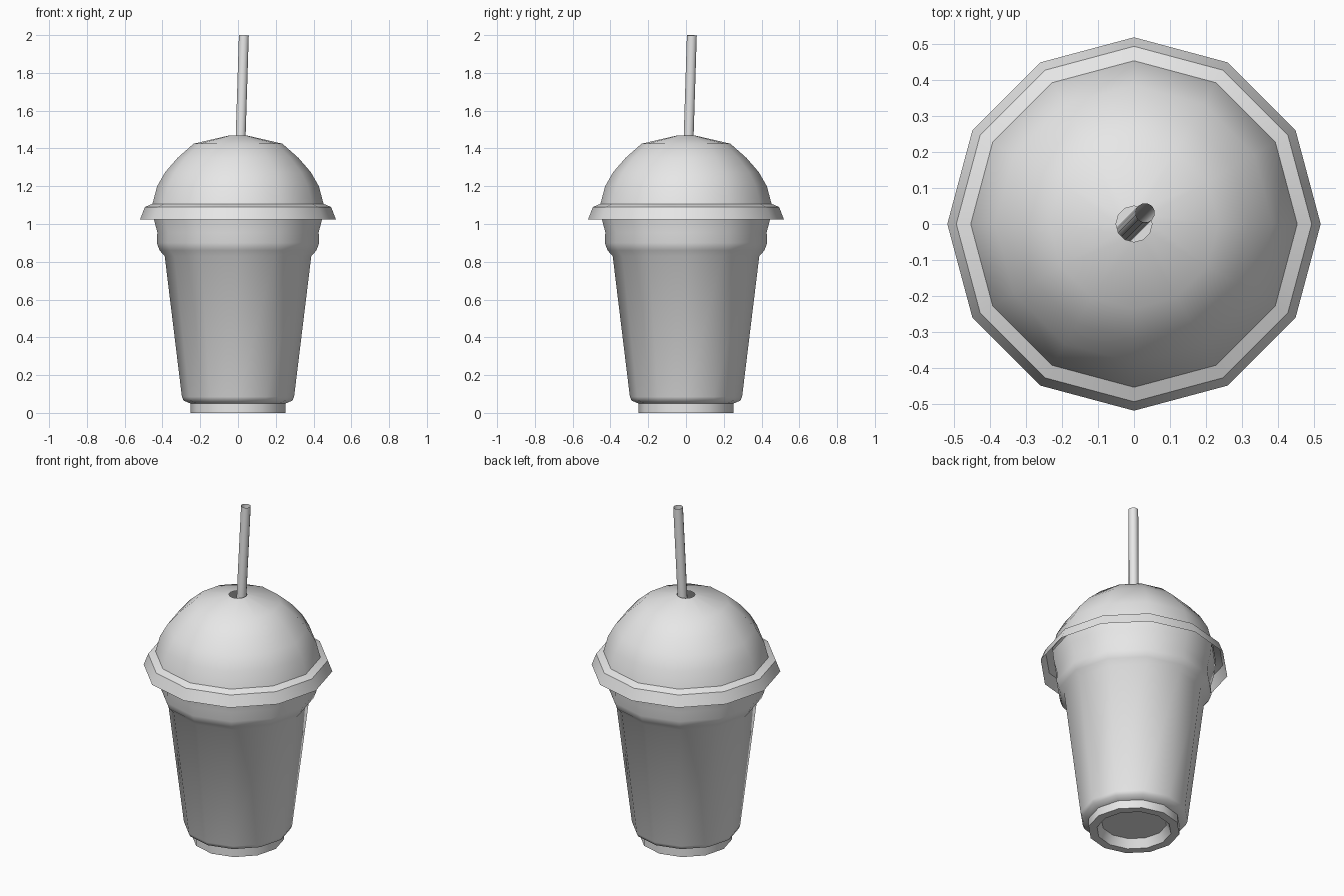
import bpy
import math
from mathutils import Vector

cube = bpy.data.objects.get("Cube")
if cube:
    bpy.data.objects.remove(cube, do_unlink=True)

SIDES = 12

plastic = bpy.data.materials.new("light grey plastic")
plastic.use_nodes = True
GREY = (0.8, 0.8, 0.8, 1.0)
plastic.diffuse_color = GREY
plastic.node_tree.nodes["Principled BSDF"].inputs["Base Color"].default_value = GREY


def lathe(name, profile, sides=SIDES, crease=50):
    """Spin a (radius, height) profile, listed from the bottom up, around z."""
    verts, rings = [], []
    for r, z in profile:
        if r == 0:
            rings.append([len(verts)] * sides)
            verts.append((0, 0, z))
            continue
        rings.append([len(verts) + k for k in range(sides)])
        for k in range(sides):
            a = math.tau * k / sides
            verts.append((r * math.cos(a), r * math.sin(a), z))
    faces = []
    for low, high in zip(rings, rings[1:]):
        for k in range(sides):
            n = (k + 1) % sides
            quad = [low[k], low[n], high[n], high[k]]
            faces.append(list(dict.fromkeys(quad)))
    mesh = bpy.data.meshes.new(name)
    mesh.from_pydata(verts, [], faces)
    mesh.materials.append(plastic)
    obj = bpy.data.objects.new(name, mesh)
    bpy.context.collection.objects.link(obj)
    bpy.ops.object.select_all(action='DESELECT')
    obj.select_set(True)
    bpy.context.view_layer.objects.active = obj
    bpy.ops.object.shade_smooth_by_angle(angle=math.radians(crease))
    return obj


# Cup: recessed floor, foot, tapered wall, bulged collar, top edge inside the lid
lathe("cup", [
    (0, 0.05), (0.18, 0.05), (0.205, 0), (0.252, 0), (0.252, 0.05),
    (0.288, 0.065), (0.297, 0.085), (0.388, 0.83), (0.415, 0.86),
    (0.43, 0.9), (0.427, 0.955), (0.445, 1.025), (0.452, 1.09),
])

# Lid: flared rim, then a dome with an open hole
lathe("domed_lid", [
    (0.518, 1.025), (0.493, 1.09), (0.453, 1.107), (0.428, 1.2),
    (0.385, 1.275), (0.32, 1.35), (0.235, 1.425), (0.05, 1.468),
], crease=45)

# Straw: open tube leaning slightly towards the back left
bottom, top = Vector((-0.03, -0.03, 0.07)), Vector((0.031, 0.031, 1.999))
axis = top - bottom
straw = lathe("straw", [(0.027, 0), (0.027, axis.length)])
straw.location = bottom
straw.rotation_euler = axis.to_track_quat('Z', 'Y').to_euler()
